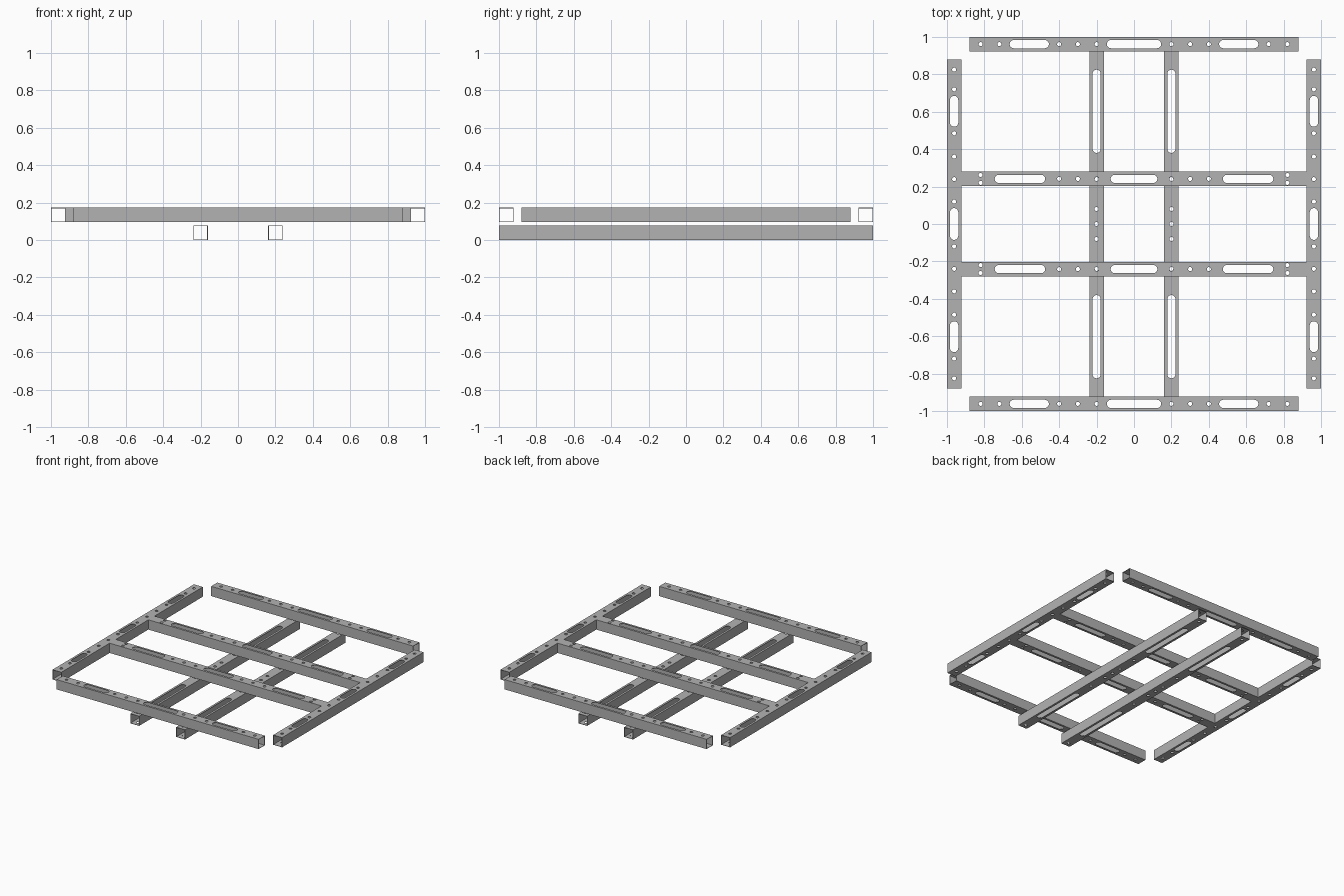
import bpy, bmesh, math

cube = bpy.data.objects.get("Cube")
if cube:
    bpy.data.objects.remove(cube, do_unlink=True)

W = 0.077          # tube width
T = 0.003          # wall thickness
UPPER = 0.096      # underside of the upper frame
EDGE = 1 - W / 2   # centre line of the outer rails
HOLE, SLOT = 0.011, 0.022  # radii

steel = bpy.data.materials.new("steel grey")
steel.use_nodes = True
GREY = (0.45, 0.45, 0.45, 1)
steel.diffuse_color = GREY
steel.node_tree.nodes["Principled BSDF"].inputs["Base Color"].default_value = GREY


def make_object(name, bm):
    bmesh.ops.recalc_face_normals(bm, faces=bm.faces)
    mesh = bpy.data.meshes.new(name)
    bm.to_mesh(mesh)
    bm.free()
    mesh.materials.append(steel)
    obj = bpy.data.objects.new(name, mesh)
    bpy.context.collection.objects.link(obj)
    return obj


def square_tube(name, length):
    """Hollow square tube along x, open at both ends."""
    bm = bmesh.new()
    corners = ((-1, -1), (1, -1), (1, 1), (-1, 1))
    loops = [[bm.verts.new((x, a * h, b * h)) for a, b in corners]
             for x, h in ((-length / 2, W / 2), (length / 2, W / 2),
                          (length / 2, W / 2 - T), (-length / 2, W / 2 - T))]
    for k in range(4):
        p, q = loops[k], loops[(k + 1) % 4]
        for i in range(4):
            j = (i + 1) % 4
            bm.faces.new((p[i], p[j], q[j], q[i]))
    return make_object(name, bm)


def cutter_pins(openings, steps=10):
    """Upright round-ended prisms, each given as (x start, x end, y, radius)."""
    bm = bmesh.new()
    for x0, x1, y, r in openings:
        outline = []
        for cx, start in ((x1, -math.pi / 2), (x0, math.pi / 2)):
            count = steps + 1 if x1 > x0 else steps
            for i in range(count):
                a = start + math.pi * i / steps
                outline.append((cx + r * math.cos(a), y + r * math.sin(a)))
        low = [bm.verts.new((x, y2, -W)) for x, y2 in outline]
        high = [bm.verts.new((x, y2, W)) for x, y2 in outline]
        bm.faces.new(low[::-1])
        bm.faces.new(high)
        for i in range(len(low)):
            j = (i + 1) % len(low)
            bm.faces.new((low[i], low[j], high[j], high[i]))
    cutter = make_object("opening_cutter", bm)
    cutter.hide_render = True
    return cutter


def mirrored(holes=(), slots=(), pairs=()):
    """Openings for one half of a tube, repeated on the other half."""
    result = set()
    for s in (-1, 1):
        for x in holes:
            result.add((s * x, s * x, 0, HOLE))
        for x in pairs:
            for y in (-0.021, 0.021):
                result.add((s * x, s * x, y, HOLE))
        for a, b in slots:
            x0, x1 = sorted((s * a, s * b))
            result.add((x0 + SLOT, x1 - SLOT, 0, SLOT))
    return sorted(result)


def rail(name, length, openings, location, along_y=False):
    obj = square_tube(name, length)
    cutter = cutter_pins(openings)
    mod = obj.modifiers.new("openings", 'BOOLEAN')
    mod.operation = 'DIFFERENCE'
    mod.solver = 'EXACT'
    mod.object = cutter
    bpy.context.view_layer.update()
    graph = bpy.context.evaluated_depsgraph_get()
    cut = bpy.data.meshes.new_from_object(obj.evaluated_get(graph))
    obj.modifiers.clear()
    obj.data = cut
    bpy.data.objects.remove(cutter, do_unlink=True)
    obj.location = location
    if along_y:
        obj.rotation_euler.z = math.pi / 2
    return obj


# Opening patterns
end_cuts = mirrored((0.2, 0.3, 0.4, 0.72, 0.82), ((0.455, 0.665), (-0.145, 0.145)))
side_cuts = mirrored((0.12, 0.24, 0.36, 0.485, 0.72, 0.825),
                     ((0.52, 0.685), (-0.085, 0.085)))
cross_cuts = mirrored((0.2, 0.3, 0.4), ((0.475, 0.745), (-0.125, 0.125)), (0.82,))
runner_cuts = mirrored((0, 0.08, 0.24, EDGE), ((0.38, 0.825),))

# Upper frame: end rails, side rails and cross bars
z = UPPER + W / 2
for label, s in (("front", -1), ("back", 1)):
    rail(label + "_rail", 1.76, end_cuts, (0, s * EDGE, z))
    rail(label + "_cross_bar", 2 * (1 - W), cross_cuts, (0, s * 0.241, z))
for label, s in (("right", -1), ("left", 1)):
    rail(label + "_side_rail", 1.76, side_cuts, (s * EDGE, 0, z), True)
    # Lower runners under the frame
    rail(label + "_runner", 2, runner_cuts, (s * 0.2, 0, W / 2), True)
